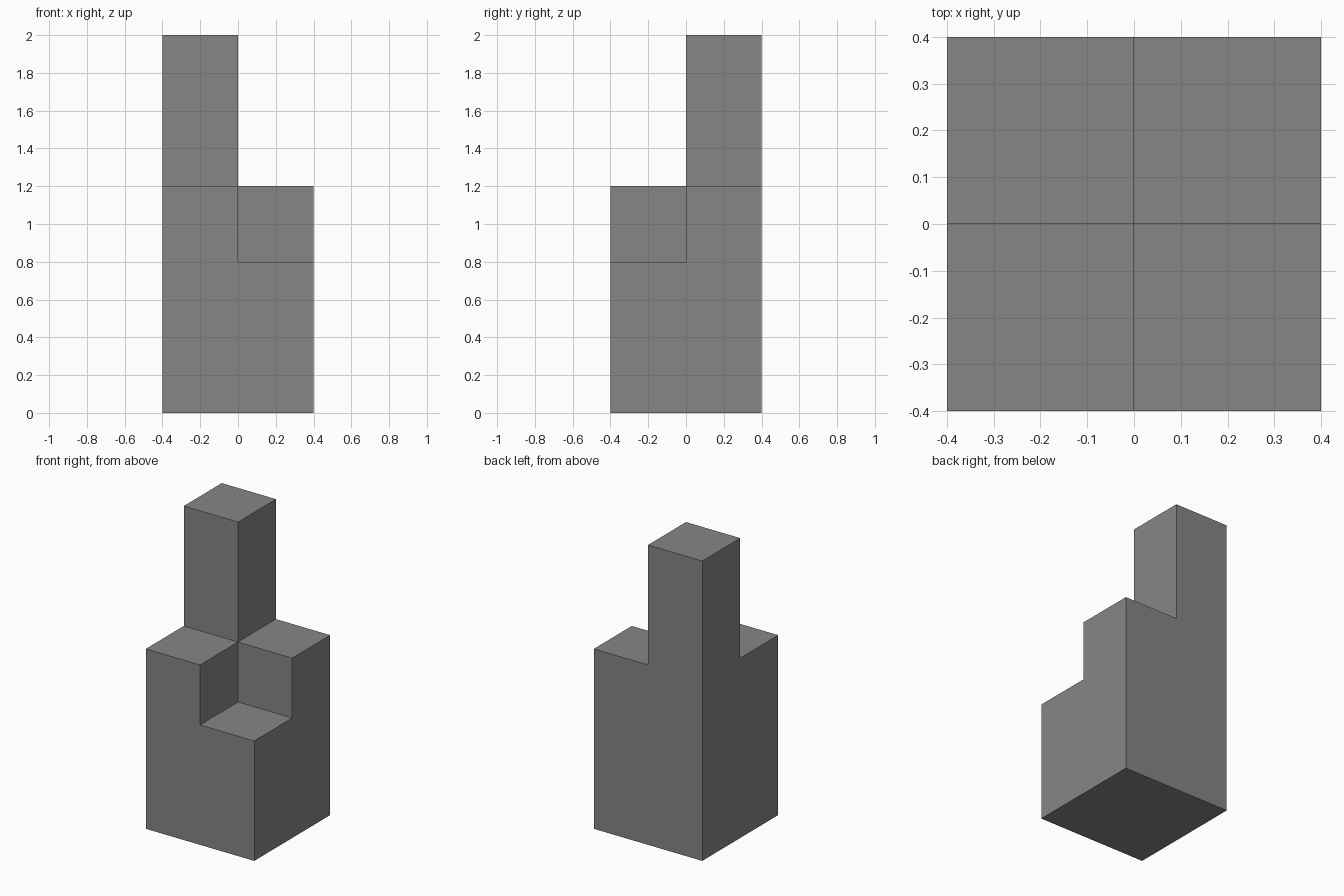
import bpy
import bmesh

HALF = 0.4            # half the width of the square footprint
LOW, MID, TALL = 0.8, 1.2, 2.0

default_cube = bpy.data.objects.get("Cube")
if default_cube:
    bpy.data.objects.remove(default_cube, do_unlink=True)

# Single grey material
grey = bpy.data.materials.new("mid_grey")
grey.use_nodes = True
grey.diffuse_color = (0.24, 0.24, 0.24, 1)
grey.node_tree.nodes["Principled BSDF"].inputs["Base Color"].default_value = grey.diffuse_color


def raise_faces(bm, faces, height):
    """Extrude a group of faces straight up and return the new caps."""
    result = bmesh.ops.extrude_face_region(bm, geom=faces)["geom"]
    verts = [g for g in result if isinstance(g, bmesh.types.BMVert)]
    caps = [g for g in result if isinstance(g, bmesh.types.BMFace)]
    bmesh.ops.translate(bm, verts=verts, vec=(0, 0, height))
    return caps


bm = bmesh.new()

# Square base split into four quarters
bmesh.ops.create_grid(bm, x_segments=2, y_segments=2, size=HALF)
quarters = raise_faces(bm, bm.faces[:], LOW)

# Three quarters step up, leaving the front left corner as a notch
upper = []
for face in quarters:
    c = face.calc_center_median()
    if not (c.x > 0 and c.y < 0):
        upper.append(face)
shoulders = raise_faces(bm, upper, MID - LOW)

# The back right quarter rises into the tall column
column = []
for face in shoulders:
    c = face.calc_center_median()
    if c.x < 0 and c.y > 0:
        column.append(face)
raise_faces(bm, column, TALL - MID)

# Merge coplanar faces into clean flat sides
bmesh.ops.recalc_face_normals(bm, faces=bm.faces[:])
bmesh.ops.dissolve_limit(bm, angle_limit=0.01, verts=bm.verts[:], edges=bm.edges[:])

mesh = bpy.data.meshes.new("stepped_tower")
bm.to_mesh(mesh)
bm.free()
mesh.materials.append(grey)
tower = bpy.data.objects.new("stepped_tower", mesh)
bpy.context.collection.objects.link(tower)
